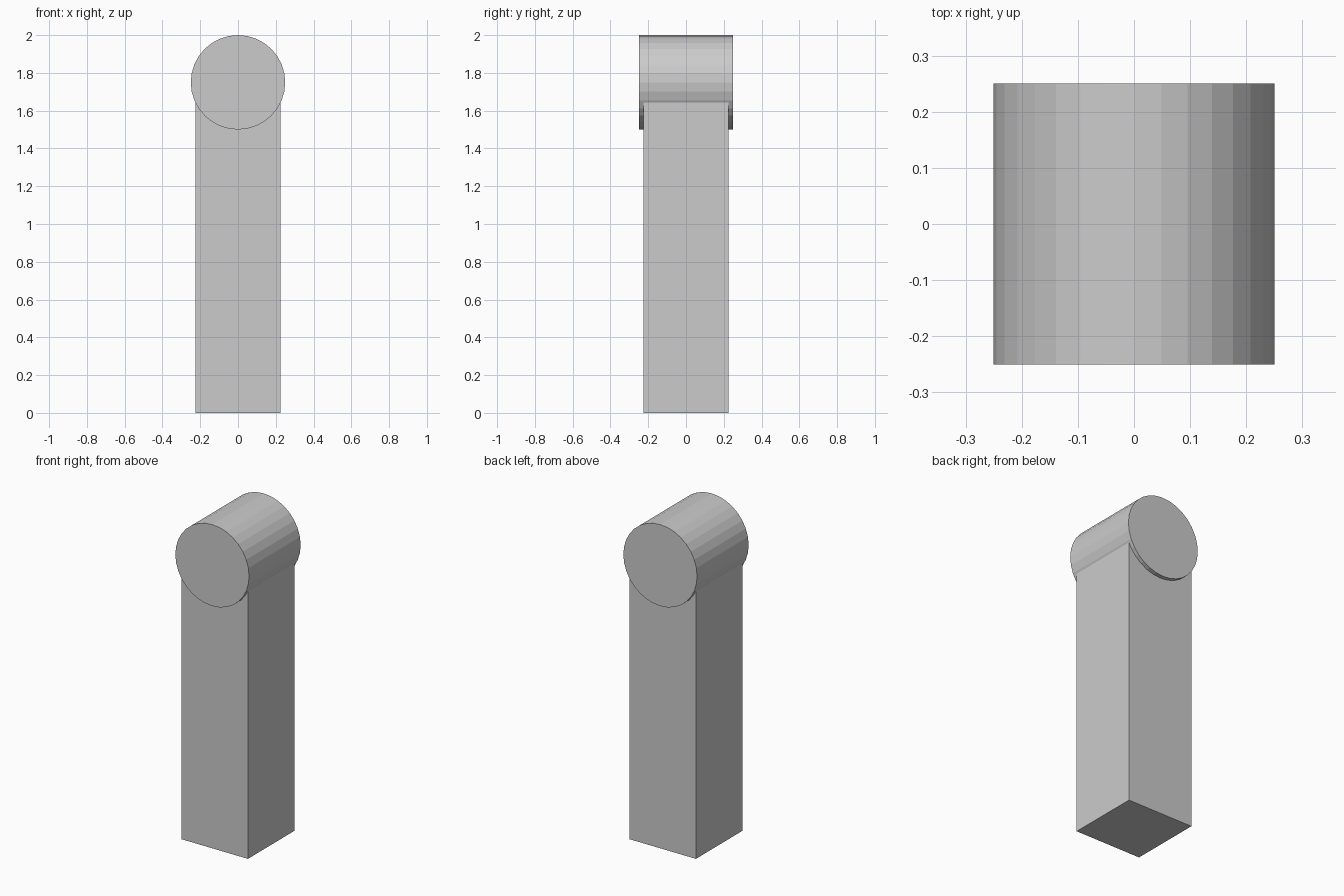
import bpy
from math import pi

if "Cube" in bpy.data.objects:
    bpy.data.objects.remove(bpy.data.objects["Cube"])

# Square upright post, its top buried in the cylinder
bpy.ops.mesh.primitive_cube_add(size=1, location=(0, 0, 0.875))
post = bpy.context.object
post.name = "post"
post.scale = (0.45, 0.45, 1.75)
bpy.ops.object.transform_apply(location=False, rotation=False, scale=True)

# Horizontal 32-sided cylinder head running front to back
bpy.ops.mesh.primitive_cylinder_add(vertices=32, radius=0.25, depth=0.5,
                                    location=(0, 0, 1.75), rotation=(pi / 2, 0, 0))
bpy.context.object.name = "cylinder_head"
